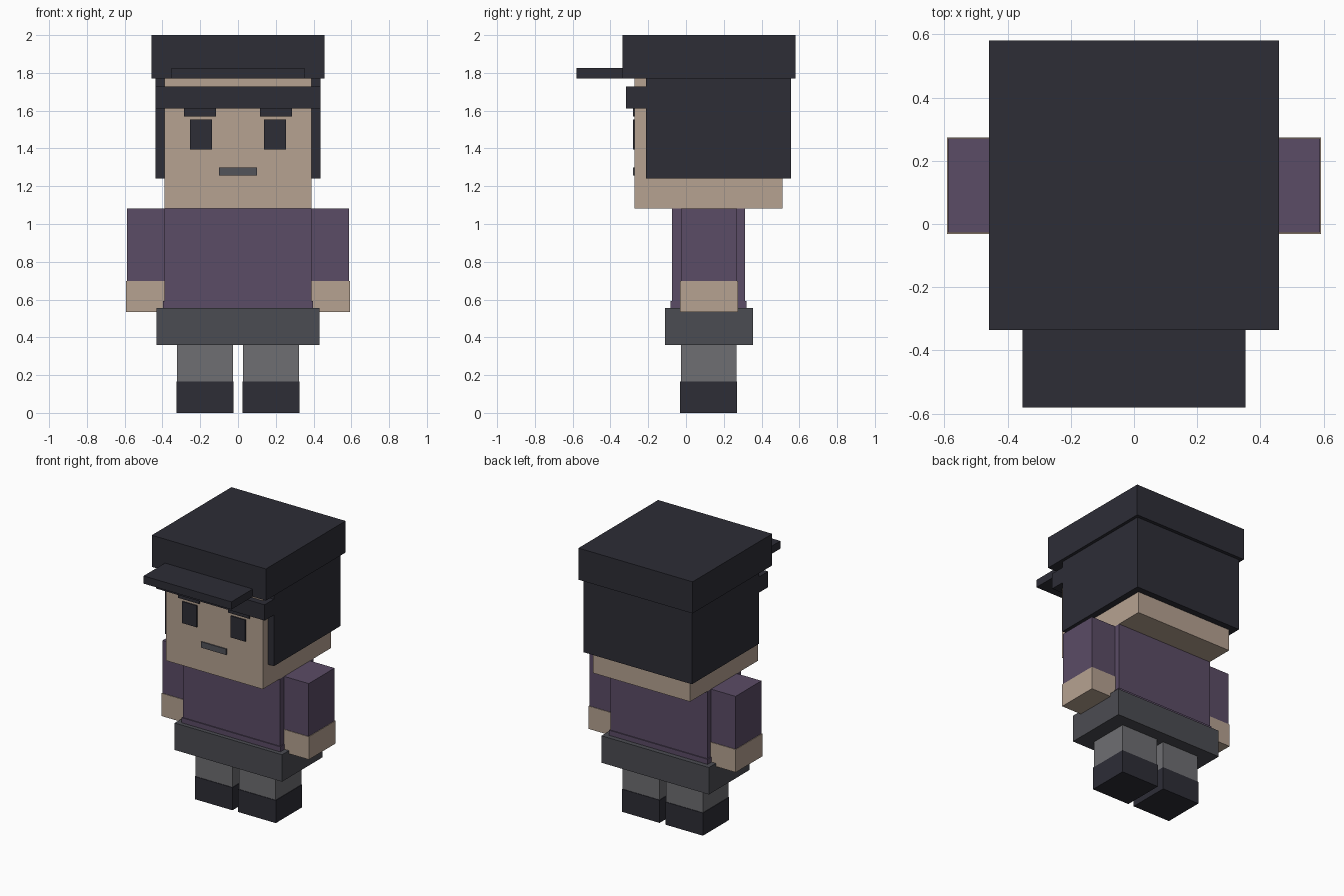
import bpy
import bmesh

if "Cube" in bpy.data.objects:
    bpy.data.objects.remove(bpy.data.objects["Cube"])


def material(name, r, g, b):
    def lin(c):
        c /= 255
        return c / 12.92 if c <= 0.04045 else ((c + 0.055) / 1.055) ** 2.4
    m = bpy.data.materials.new(name)
    m.diffuse_color = (lin(r), lin(g), lin(b), 1)
    m.use_nodes = True
    m.node_tree.nodes["Principled BSDF"].inputs["Base Color"].default_value = m.diffuse_color
    return m


skin = material("skin", 182, 162, 145)
black = material("charcoal", 45, 45, 54)
purple = material("purple cloth", 91, 76, 102)
belt_grey = material("dark grey", 75, 76, 82)
leg_grey = material("mid grey", 110, 110, 114)
mouth_grey = material("mouth grey", 82, 83, 90)


def box(name, mat, x, y, z):
    """Axis-aligned box from (min, max) ranges."""
    lo, hi = zip(x, y, z)
    bm = bmesh.new()
    bmesh.ops.create_cube(bm, size=1)
    for v in bm.verts:
        v.co = [a + (c + 0.5) * (b - a) for a, b, c in zip(lo, hi, v.co)]
    mesh = bpy.data.meshes.new(name)
    bm.to_mesh(mesh)
    bm.free()
    mesh.materials.append(mat)
    ob = bpy.data.objects.new(name, mesh)
    bpy.context.collection.objects.link(ob)
    return ob


def centred(name, mat, half, y, z):
    return box(name, mat, (-half, half), y, z)


def pair(name, mat, x, y, z):
    box("right_" + name, mat, x, y, z)
    box("left_" + name, mat, (-x[1], -x[0]), y, z)


# Cap and peak
centred("cap", black, 0.459, (-0.335, 0.58), (1.77, 2.0))
centred("cap_peak", black, 0.353, (-0.58, -0.335), (1.77, 1.826))

# Head and hair
centred("head", skin, 0.39, (-0.272, 0.51), (1.083, 1.77))
pair("side_hair", black, (0.39, 0.437), (-0.212, 0.556), (1.24, 1.77))
centred("back_hair", black, 0.39, (0.51, 0.556), (1.24, 1.77))
centred("fringe", black, 0.437, (-0.318, -0.212), (1.612, 1.727))

# Face plates
face = (-0.28, -0.272)
pair("eye", black, (0.137, 0.254), face, (1.395, 1.552))
pair("eyebrow", black, (0.116, 0.286), face, (1.57, 1.614))
centred("mouth", mouth_grey, 0.101, face, (1.257, 1.3))

# Torso, shirt hem and hip band
centred("torso", purple, 0.39, (-0.074, 0.312), (0.555, 1.083))
centred("shirt_hem", purple, 0.397, (-0.081, 0.319), (0.55, 0.593))
centred("hip_band", belt_grey, 0.432, (-0.111, 0.354), (0.36, 0.556))

# Arms and hands
pair("sleeve", purple, (0.39, 0.588), (-0.027, 0.27), (0.698, 1.083))
pair("hand", skin, (0.387, 0.592), (-0.031, 0.274), (0.533, 0.699))

# Legs and boots
pair("leg", leg_grey, (0.027, 0.322), (-0.027, 0.267), (0.16, 0.36))
pair("boot", black, (0.023, 0.326), (-0.031, 0.271), (0.0, 0.165))
